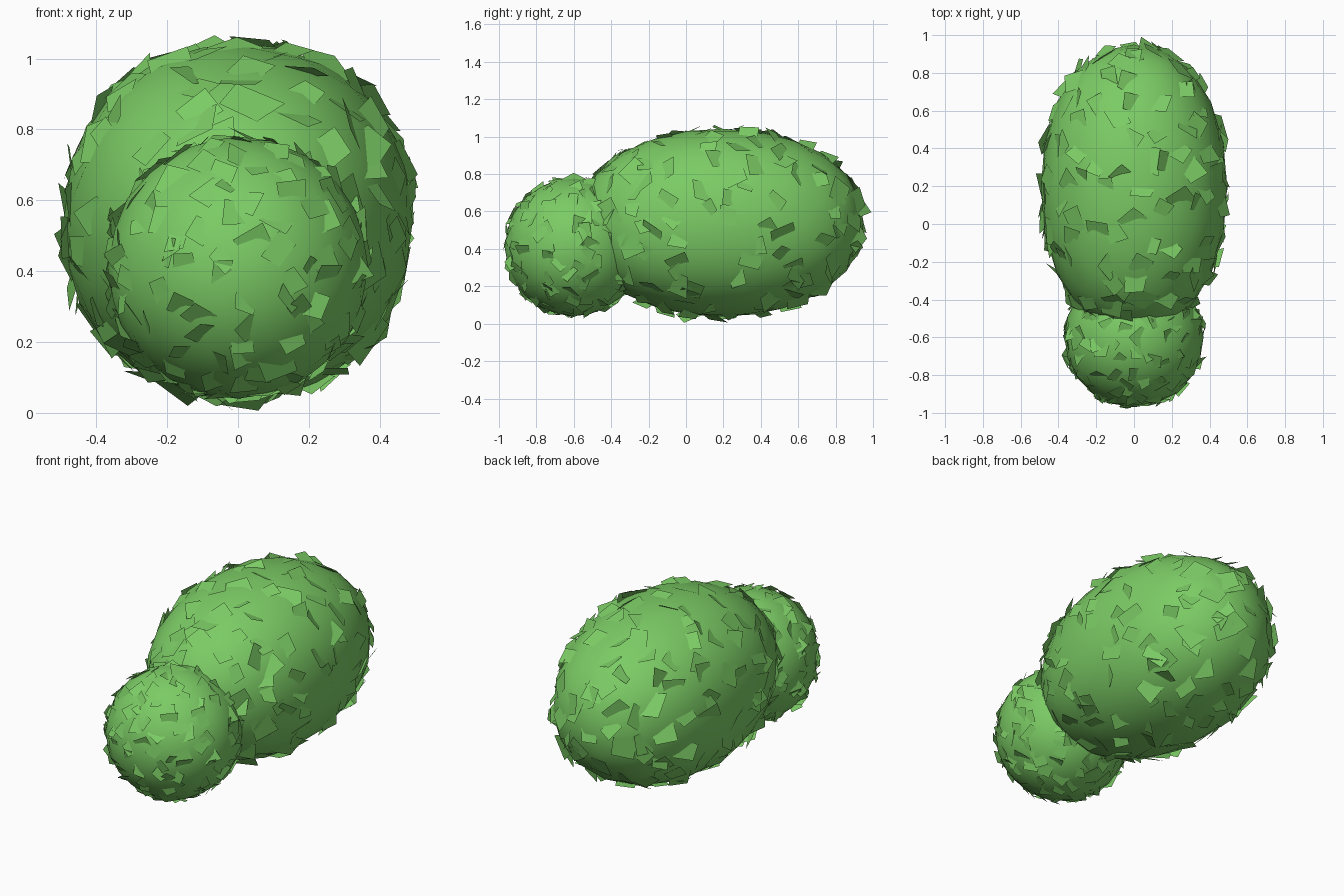
import bpy, bmesh, math, random
from mathutils import Vector, Matrix

if "Cube" in bpy.data.objects:
    bpy.data.objects.remove(bpy.data.objects["Cube"])

random.seed(11)
green = bpy.data.materials.new("leaf_green")
green.diffuse_color = (0.2, 0.6, 0.13, 1)
green.use_nodes = True
green.node_tree.nodes["Principled BSDF"].inputs["Base Color"].default_value = green.diffuse_color


def finish(name, bm, smooth):
    me = bpy.data.meshes.new(name)
    bm.to_mesh(me)
    bm.free()
    me.materials.append(green)
    for p in me.polygons:
        p.use_smooth = smooth
    ob = bpy.data.objects.new(name, me)
    bpy.context.collection.objects.link(ob)
    return ob


# Point on a slightly boxy ellipsoid in direction d
def surface(d, c, r, e):
    k = sum(abs(x) ** e for x in d) ** (-1 / e)
    return Vector((c[i] + r[i] * d[i] * k for i in range(3)))


# Smooth low-poly core of a clump
def core(name, c, r, e):
    bm = bmesh.new()
    bmesh.ops.create_icosphere(bm, subdivisions=3, radius=1.0)
    for v in bm.verts:
        v.co = surface(v.co, c, r, e)
    finish(name, bm, True)


# Loose irregular leaf quads scattered over the clump, slightly tilted
def leaves(name, c, r, e, count, size, tilt):
    bm = bmesh.new()
    for i in range(count):
        z = 1 - 2 * (i + 0.5) / count
        a = i * 2.39996 + random.uniform(-0.3, 0.3)
        s = math.sqrt(1 - z * z)
        d = Vector((s * math.cos(a), s * math.sin(a), z))
        p = surface(d, c, r, e)
        n = Vector((math.copysign(abs(d[k]) ** (e - 1), d[k]) / r[k]
                    for k in range(3))).normalized()
        rot = (Matrix.Rotation(random.uniform(-tilt, tilt), 3, 'X')
               @ Matrix.Rotation(random.uniform(-tilt, tilt), 3, 'Y')
               @ Matrix.Rotation(random.uniform(0, 6.28), 3, 'Z'))
        q = n.to_track_quat('Z', 'Y').to_matrix() @ rot
        w, h = (size * random.uniform(0.4, 0.65) for _ in range(2))
        quad = []
        for sx, sy in ((-1, -1), (1, -1), (1, 1), (-1, 1)):
            o = Vector((sx * w * random.uniform(0.65, 1.15),
                        sy * h * random.uniform(0.65, 1.15), 0))
            quad.append(bm.verts.new(p + q @ o - n * 0.003))
        bm.faces.new(quad)
    finish(name, bm, False)


body = ((0, 0.19, 0.54), (0.493, 0.76, 0.502), 2.15)
head = ((0, -0.60, 0.41), (0.368, 0.37, 0.37), 2.0)

core("body_bush", *body)
leaves("body_leaves", *body, 210, 0.11, 0.48)
core("head_bush", *head)
leaves("head_leaves", *head, 200, 0.078, 0.48)
